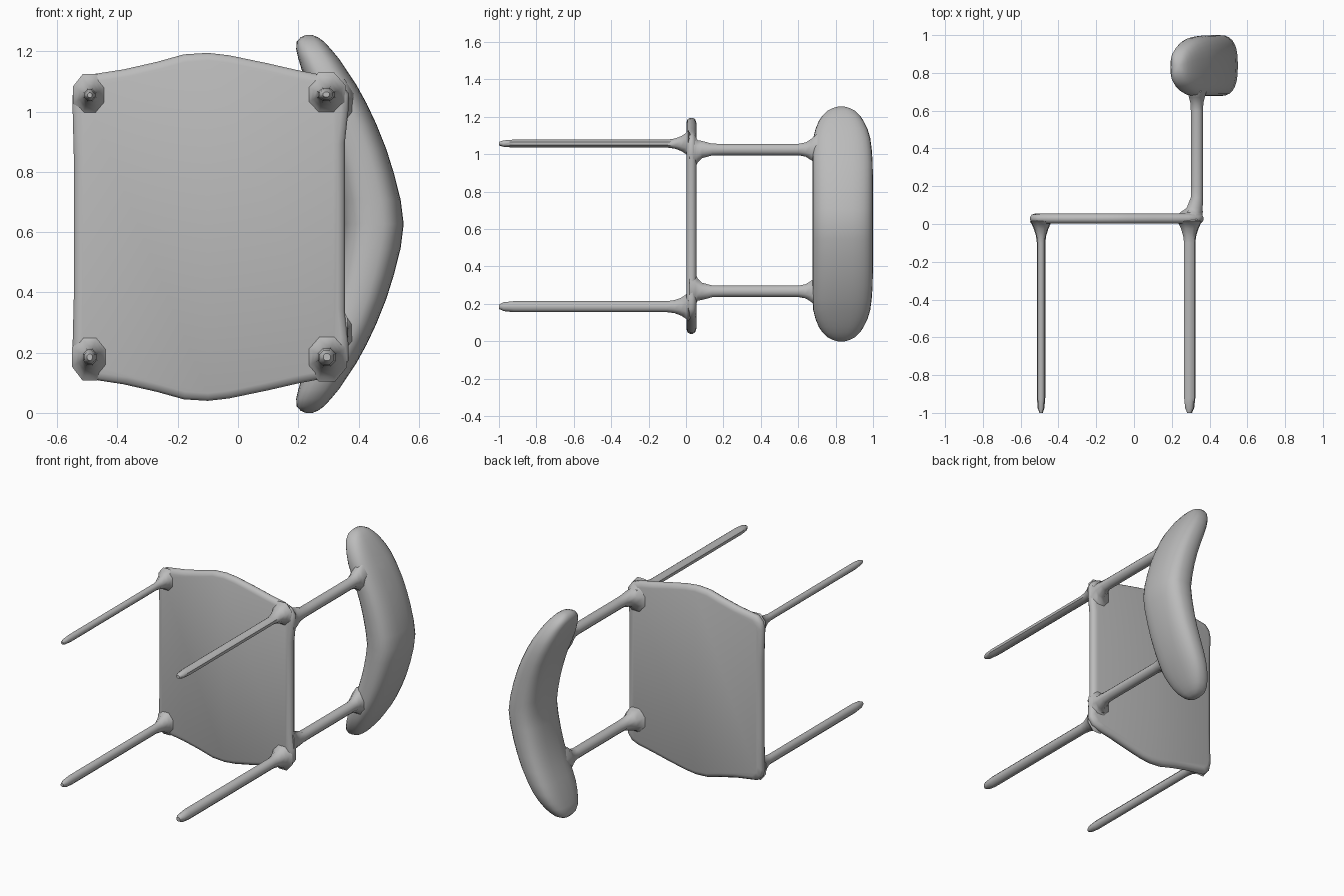
import bpy, bmesh, math

grey = bpy.data.materials.new("plain grey")
grey.diffuse_color = (0.5, 0.5, 0.5, 1)

MID = 0.62  # mirror height of the seat


def finish(name, bm, angle=40):
    bmesh.ops.recalc_face_normals(bm, faces=bm.faces)
    mesh = bpy.data.meshes.new(name)
    bm.to_mesh(mesh)
    bm.free()
    obj = bpy.data.objects.new(name, mesh)
    bpy.context.collection.objects.link(obj)
    mesh.materials.append(grey)
    bpy.ops.object.select_all(action='DESELECT')
    obj.select_set(True)
    bpy.context.view_layer.objects.active = obj
    bpy.ops.object.shade_smooth_by_angle(angle=math.radians(angle))
    return obj


def loft(name, rings, angle=40):
    """Skin a list of equal-length point rings and cap both ends."""
    bm = bmesh.new()
    rows = [[bm.verts.new(p) for p in ring] for ring in rings]
    n = len(rows[0])
    for a, b in zip(rows, rows[1:]):
        for i in range(n):
            j = (i + 1) % n
            bm.faces.new((a[i], a[j], b[j], b[i]))
    bm.faces.new(rows[0])
    bm.faces.new(rows[-1])
    return finish(name, bm, angle)


def rod(name, sections, sides=8):
    """Rod along y; each section is (y, x, z, radius_x, radius_z)."""
    angles = [math.tau * (i + 0.5) / sides for i in range(sides)]
    return loft(name, [[(x + rx * math.cos(t), y, z + rz * math.sin(t))
                        for t in angles] for y, x, z, rx, rz in sections], 50)


# Seat slab: half outline mirrored about its middle, with softened rim
half = [(-0.545, 0.85), (-0.55, 1.05), (-0.54, 1.09), (-0.51, 1.12), (-0.38, 1.14),
        (-0.27, 1.165), (-0.18, 1.19), (-0.1, 1.195), (-0.03, 1.187), (0.1, 1.16),
        (0.2, 1.137), (0.29, 1.12), (0.34, 1.1), (0.368, 1.06), (0.366, 1.0), (0.355, 0.9)]
outline = half + [(x, 2 * MID - 0.005 - z) for x, z in reversed(half)]


def seat_ring(y, inset):
    cx, cz = -0.09, MID
    return [(cx + (x - cx) * (1 - inset / 0.46), y, cz + (z - cz) * (1 - inset / 0.57))
            for x, z in outline]


loft("seat", [seat_ring(y, i) for y, i in
              ((0.002, 0.025), (0.009, 0.007), (0.022, 0), (0.036, 0),
               (0.049, 0.008), (0.056, 0.028))], 60)

# Four legs: pointed feet and flared joints under the seat
for name, x, z, rx, rz in (("front_leg_upper", -0.492, 1.055, 0.02, 0.021),
                           ("front_leg_lower", -0.492, 0.185, 0.024, 0.028),
                           ("back_leg_upper", 0.293, 1.057, 0.03, 0.023),
                           ("back_leg_lower", 0.295, 0.185, 0.032, 0.032)):
    rod(name, [(-1.0, x, z, 0.4 * rx, 0.4 * rz), (-0.975, x, z, 0.8 * rx, 0.8 * rz),
               (-0.92, x, z, rx, rz), (-0.1, x, z, rx, rz),
               (-0.06, x, z, rx + 0.006, rz + 0.006),
               (-0.025, x, z, rx + 0.018, rz + 0.02),
               (0.0, x, z, rx + 0.03, rz + 0.038),
               (0.012, x, z, rx + 0.04, rz + 0.055),
               (0.03, x, z, rx + 0.01, rz + 0.02)])

# Two posts joining the seat to the backrest
for name, z, s in (("post_upper", 1.025, -1), ("post_lower", 0.267, 1)):
    x = 0.333
    rod(name, [(0.02, x - 0.02, z + s * 0.01, 0.055, 0.1),
               (0.05, x - 0.035, z + s * 0.01, 0.07, 0.09),
               (0.062, x - 0.028, z + s * 0.01, 0.064, 0.065),
               (0.085, x - 0.012, z, 0.046, 0.05), (0.14, x, z, 0.035, 0.034),
               (0.2, x, z, 0.035, 0.033), (0.6, x, z, 0.035, 0.033),
               (0.64, x, z, 0.037, 0.041), (0.67, x, z, 0.045, 0.062),
               (0.7, x, z, 0.055, 0.09), (0.75, x, z, 0.05, 0.08)])

# Backrest: thick crescent; (height from middle, inner x, outer x, low y, high y)
profile = [(0.0, 0.352, 0.55, 0.677, 1.0), (0.08, 0.342, 0.54, 0.677, 1.0),
           (0.17, 0.325, 0.517, 0.677, 1.0), (0.25, 0.304, 0.492, 0.677, 0.999),
           (0.33, 0.278, 0.46, 0.677, 0.998), (0.4, 0.25, 0.427, 0.677, 0.993),
           (0.46, 0.228, 0.394, 0.68, 0.985), (0.51, 0.212, 0.361, 0.693, 0.97),
           (0.55, 0.2, 0.334, 0.71, 0.95), (0.58, 0.193, 0.309, 0.73, 0.93),
           (0.605, 0.195, 0.286, 0.755, 0.905), (0.62, 0.208, 0.265, 0.785, 0.875),
           (0.627, 0.225, 0.247, 0.81, 0.85)]
sections = [(-h, *r) for h, *r in reversed(profile[1:])] + profile


def pillow(v):
    return math.copysign(abs(v) ** 0.75, v)


turn = [math.tau * i / 28 for i in range(28)]
loft("backrest", [[((a + b) / 2 + (b - a) / 2 * pillow(math.cos(t)),
                    (c + d) / 2 + (d - c) / 2 * pillow(math.sin(t)), 0.627 + h)
                   for t in turn] for h, a, b, c, d in sections], 70)
